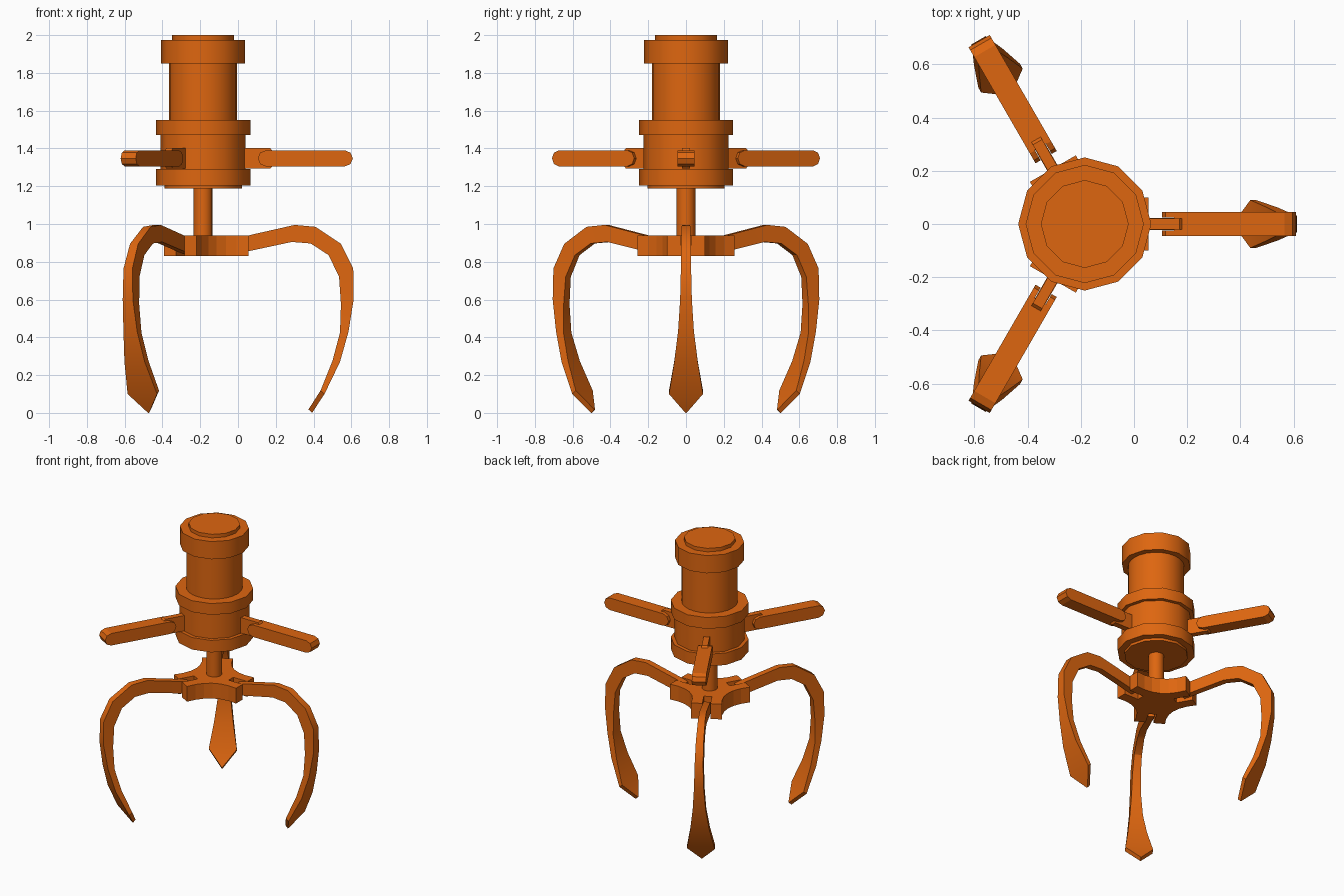
import bpy, bmesh, math
from mathutils import Matrix, Vector

if "Cube" in bpy.data.objects:
    bpy.data.objects.remove(bpy.data.objects["Cube"])

AXIS = Vector((-0.185, 0, 0))      # vertical axis of the grabber
paint = bpy.data.materials.new("orange_paint")
paint.diffuse_color = (0.73, 0.133, 0.005, 1)
paint.use_nodes = True
paint.node_tree.nodes["Principled BSDF"].inputs["Base Color"].default_value = paint.diffuse_color


def finish(name, bm, turn=0.0, smooth=None):
    """Turn a bmesh built around the origin into a placed object."""
    bmesh.ops.recalc_face_normals(bm, faces=bm.faces)
    mesh = bpy.data.meshes.new(name)
    bm.to_mesh(mesh)
    bm.free()
    mesh.materials.append(paint)
    mesh.transform(Matrix.Translation(AXIS) @ Matrix.Rotation(turn, 4, 'Z'))
    ob = bpy.data.objects.new(name, mesh)
    bpy.context.collection.objects.link(ob)
    if smooth:
        bpy.ops.object.select_all(action='DESELECT')
        ob.select_set(True)
        bpy.context.view_layer.objects.active = ob
        bpy.ops.object.shade_smooth_by_angle(angle=math.radians(smooth))
    return ob


def drum(name, r, z0, z1, sides=12):
    bm = bmesh.new()
    bmesh.ops.create_cone(bm, cap_ends=True, segments=sides, radius1=r, radius2=r,
                          depth=z1 - z0,
                          matrix=Matrix.Translation((0, 0, (z0 + z1) / 2))
                          @ Matrix.Rotation(math.pi / 2, 4, 'Z'))
    return finish(name, bm, smooth=32)


def prism(name, points, offset, turn=0.0):
    """Extrude a closed 3D outline by an offset vector."""
    bm = bmesh.new()
    face = bm.faces.new([bm.verts.new(p) for p in points])
    new = bmesh.ops.extrude_face_region(bm, geom=[face])["geom"]
    bmesh.ops.translate(bm, vec=offset, verts=[v for v in new if isinstance(v, bmesh.types.BMVert)])
    return finish(name, bm, turn)


def half_round(x, sign, z=1.3475, r=0.0425, steps=4):
    """Rounded bar end, listed bottom to top (sign +1) or top to bottom (-1)."""
    cx = x - sign * r
    return [(cx + sign * r * math.cos(a), z + sign * r * math.sin(a))
            for a in (math.pi * (i / steps - 0.5) for i in range(steps + 1))]


# Motor column
drum("top_cap", 0.165, 1.97, 2.0)
drum("top_collar", 0.222, 1.85, 1.975)
drum("upper_body", 0.18, 1.54, 1.86, 24)
drum("middle_collar", 0.25, 1.47, 1.55)
drum("lower_body", 0.225, 1.28, 1.48)
drum("bottom_collar", 0.25, 1.205, 1.29)
drum("bottom_plate", 0.205, 1.187, 1.21)
drum("shaft", 0.05, 0.85, 1.19, 16)

# Three-pronged hub with a through slot in every prong and curved flanks
outline = []
for k in range(3):
    c, s = math.cos(k * math.tau / 3), math.sin(k * math.tau / 3)
    prong = [(0.24, -0.10), (0.24, -0.026), (0.13, -0.026),
             (0.13, 0.026), (0.24, 0.026), (0.24, 0.10)]
    p0, p2 = Vector((0.24, 0.10)), Vector((0.26 * math.cos(math.radians(97.4)),
                                           0.26 * math.sin(math.radians(97.4))))
    ctrl = Vector((0.04, 0.0693))
    for i in range(1, 6):
        t = i / 6
        prong.append(tuple(p0 * (1 - t) ** 2 + ctrl * 2 * t * (1 - t) + p2 * t * t))
    outline += [(c * x - s * y, s * x + c * y, 0.83) for x, y in prong]
prism("hub", outline, (0, 0, 0.108))

# Claw stations: outer x, outer z, inner x, inner z, half width
STATIONS = [(0.00, 0.925, 0.00, 0.845, 0.022), (0.07, 0.943, 0.07, 0.859, 0.022),
            (0.30, 0.995, 0.285, 0.905, 0.022), (0.41, 0.985, 0.385, 0.897, 0.023),
            (0.545, 0.895, 0.48, 0.835, 0.025), (0.61, 0.765, 0.535, 0.72, 0.027),
            (0.612, 0.60, 0.545, 0.575, 0.031), (0.585, 0.43, 0.54, 0.425, 0.042),
            (0.54, 0.27, 0.50, 0.275, 0.062), (0.458, 0.10, 0.437, 0.118, 0.090),
            (0.392, 0.0, 0.373, 0.018, 0.003)]


def claw(turn):
    bm = bmesh.new()
    rings = []
    for ox, oz, ix, iz, w in STATIONS:
        rings.append([bm.verts.new((x + 0.185, y, z)) for x, y, z in
                      ((ox, -w, oz), (ox, w, oz), (ix, w, iz), (ix, -w, iz))])
    for a, b in zip(rings, rings[1:]):
        for i in range(4):
            j = (i + 1) % 4
            bm.faces.new((a[i], a[j], b[j], b[i]))
    bm.faces.new(rings[0])
    bm.faces.new(rings[-1])
    finish("claw", bm, turn, smooth=30)


for k in range(3):
    turn = k * math.tau / 3
    claw(turn)

    # Lug on the body that carries the handle
    lug = [(0.19, 1.293), (0.355, 1.293), (0.375, 1.315),
           (0.375, 1.38), (0.355, 1.402), (0.19, 1.402)]
    prism("handle_lug", [(x, -0.02, z) for x, z in lug], (0, 0.04, 0), turn)

    # Handle bar with rounded tip, and the two fork cheeks around the lug
    bar = half_round(0.793, 1) + [(0.335, 1.39), (0.335, 1.305)]
    prism("handle_bar", [(x, -0.046, z) for x, z in bar], (0, 0.092, 0), turn)
    cheek = [(0.335, 1.305), (0.335, 1.39)] + half_round(0.29, -1)
    for y in (-0.046, 0.024):
        prism("handle_fork", [(x, y, z) for x, z in cheek], (0, 0.022, 0), turn)
